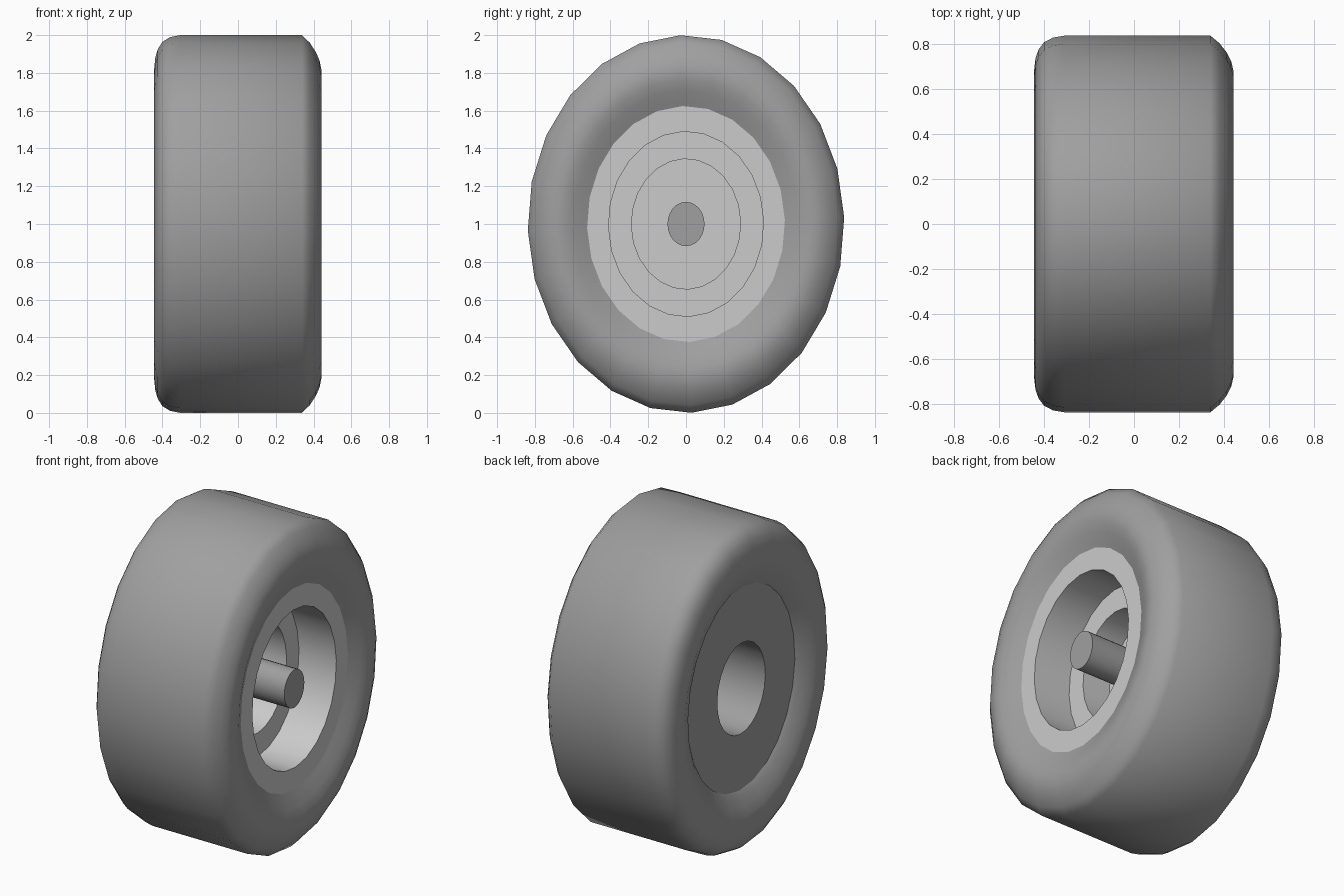
import bpy, math

if "Cube" in bpy.data.objects:
    bpy.data.objects.remove(bpy.data.objects["Cube"])

SIDES = 24
PHASE = math.radians(2)
Y_SCALE = 0.838   # the wheel is slightly squashed along y

rubber = bpy.data.materials.new("dark_rubber")
rubber.diffuse_color = (0.35, 0.35, 0.35, 1)
rubber.use_nodes = True
rubber.node_tree.nodes["Principled BSDF"].inputs["Base Color"].default_value = rubber.diffuse_color


def lathe(name, profile, angle=35, material=None):
    """Spin (x, radius) points round the x axis, listed front centre -> rim -> back."""
    verts, rings, faces = [], [], []
    for x, r in profile:
        if r == 0:
            verts.append((x, 0, 1))
            rings.append([len(verts) - 1] * SIDES)
            continue
        rings.append(list(range(len(verts), len(verts) + SIDES)))
        for i in range(SIDES):
            a = PHASE + math.tau * i / SIDES
            verts.append((x, r * Y_SCALE * math.cos(a), 1 + r * math.sin(a)))
    for p, q in zip(rings, rings[1:]):
        for i in range(SIDES):
            j = (i + 1) % SIDES
            quad = [p[i], q[i], q[j], p[j]]
            faces.append(list(dict.fromkeys(quad)))
    mesh = bpy.data.meshes.new(name)
    mesh.from_pydata(verts, [], faces)
    if material:
        mesh.materials.append(material)
    ob = bpy.data.objects.new(name, mesh)
    bpy.context.collection.objects.link(ob)
    bpy.ops.object.select_all(action='DESELECT')
    ob.select_set(True)
    bpy.context.view_layer.objects.active = ob
    bpy.ops.object.shade_smooth_by_angle(angle=math.radians(angle))
    return ob


# Tyre: rounded shoulders that dip in to the rim on both sides
lathe("tyre", [
    (0.385, 0.625), (0.395, 0.65), (0.42, 0.71), (0.437, 0.765), (0.442, 0.815),
    (0.432, 0.865), (0.413, 0.91), (0.38, 0.96), (0.34, 1.0),
    (-0.31, 1.0), (-0.36, 0.99), (-0.40, 0.965), (-0.425, 0.925), (-0.438, 0.88),
    (-0.445, 0.81), (-0.438, 0.76), (-0.42, 0.71), (-0.395, 0.65),
    (-0.378, 0.625)], 50, rubber)

# Open side of the rim: stepped cup with a flat lip
lathe("rim_cup", [
    (-0.06, 0), (-0.06, 0.345), (0.13, 0.345), (0.13, 0.49),
    (0.385, 0.49), (0.385, 0.625)])

# Back plate with a deep round socket
lathe("back_plate", [
    (-0.378, 0.625), (-0.378, 0.28), (-0.07, 0.28), (-0.07, 0)], material=rubber)

# Axle standing in the cup
lathe("axle", [(0.385, 0), (0.385, 0.117), (-0.06, 0.117)], material=rubber)
